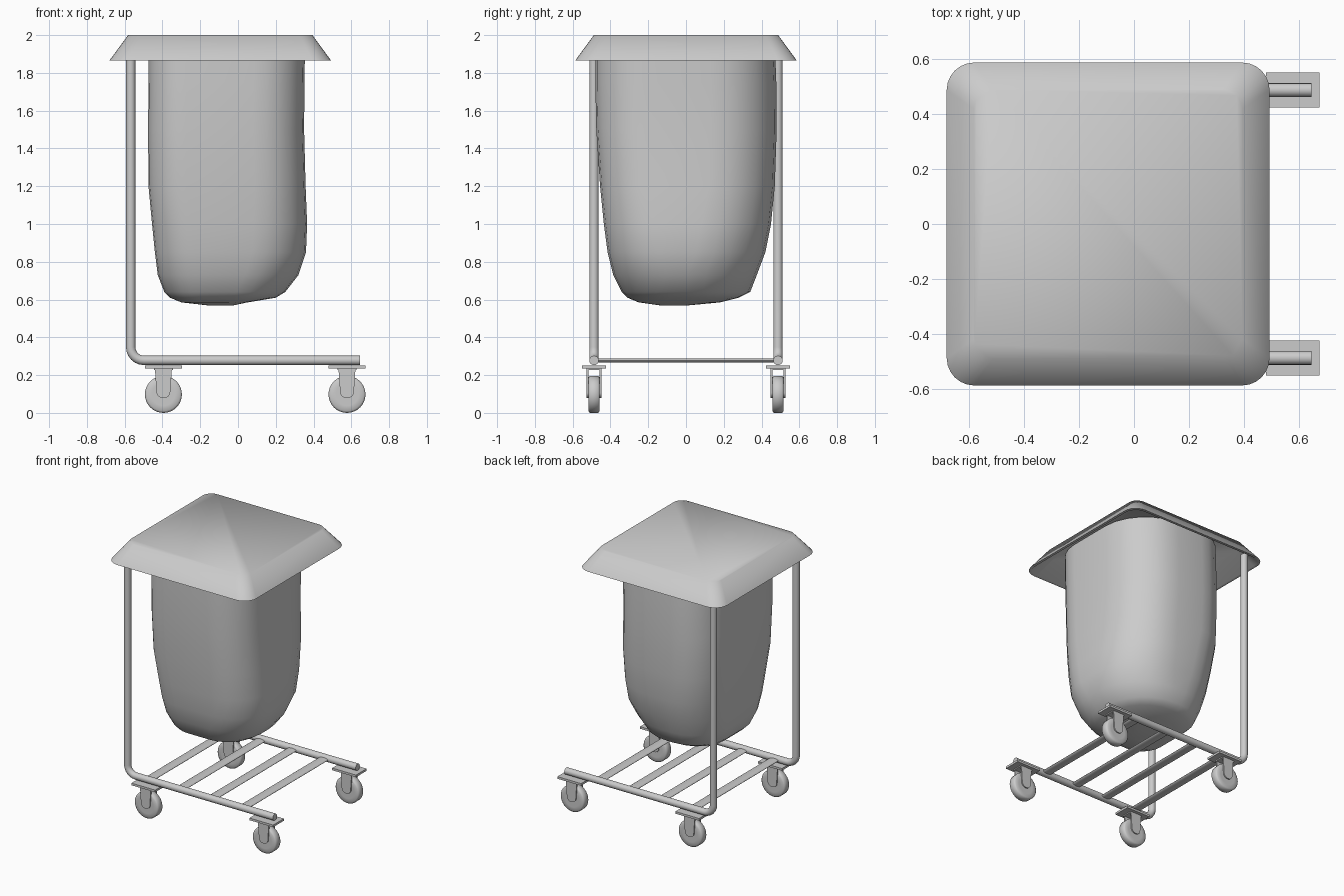
import bpy, bmesh, math
from mathutils import Vector

if "Cube" in bpy.data.objects:
    bpy.data.objects.remove(bpy.data.objects["Cube"])


def finish(name, bm, angle=40):
    bmesh.ops.recalc_face_normals(bm, faces=bm.faces)
    me = bpy.data.meshes.new(name)
    bm.to_mesh(me)
    bm.free()
    ob = bpy.data.objects.new(name, me)
    bpy.context.collection.objects.link(ob)
    bpy.ops.object.select_all(action='DESELECT')
    ob.select_set(True)
    bpy.context.view_layer.objects.active = ob
    bpy.ops.object.shade_smooth_by_angle(angle=math.radians(angle))
    return ob


# radii order: back right, back left, front left, front right
def rounded_rect(x0, x1, y0, y1, radii, z, n=6):
    pts = []
    corners = ((x1, y1, -1, -1), (x0, y1, 1, -1), (x0, y0, 1, 1), (x1, y0, -1, 1))
    for k, ((cx, cy, sx, sy), r) in enumerate(zip(corners, radii)):
        for i in range(n + 1):
            a = math.pi / 2 * (k + i / n)
            pts.append((cx + sx * r + r * math.cos(a), cy + sy * r + r * math.sin(a), z))
    return pts


def loft(name, loops, cap_start=False, cap_end=False, angle=40):
    bm = bmesh.new()
    rings = [[bm.verts.new(p) for p in lp] for lp in loops]
    for a, b in zip(rings, rings[1:]):
        for i in range(len(a)):
            j = (i + 1) % len(a)
            bm.faces.new((a[i], a[j], b[j], b[i]))
    if cap_start:
        bm.faces.new(rings[0])
    if cap_end:
        bm.faces.new(rings[-1])
    return finish(name, bm, angle)


def box(name, centre, size):
    bm = bmesh.new()
    bmesh.ops.create_cube(bm, size=1)
    bmesh.ops.scale(bm, vec=size, verts=bm.verts)
    bmesh.ops.translate(bm, vec=centre, verts=bm.verts)
    return finish(name, bm)


# hollow lid: sloping skirt with flat top, inside shell, rim
def lid_loop(half, r, z):
    return rounded_rect(-0.094 - half, -0.094 + half, -half, half, [r] * 4, z)


loft("lid", [lid_loop(0.475, 0.07, 1.98), lid_loop(0.568, 0.09, 1.865),
             lid_loop(0.587, 0.1, 1.865), lid_loop(0.488, 0.07, 2.0)], True, True, 75)

# sagging bag: rows of z, x0, x1, y0, y1, corner radius
bag_rows = [(0.568, -0.15, -0.03, -0.13, 0.0, 0.03),
            (0.585, -0.30, 0.05, -0.25, 0.18, 0.10),
            (0.61, -0.36, 0.20, -0.31, 0.28, 0.16),
            (0.64, -0.39, 0.25, -0.34, 0.34, 0.19),
            (0.73, -0.425, 0.32, -0.385, 0.375, 0.21),
            (0.85, -0.44, 0.36, -0.415, 0.42, 0.21),
            (1.0, -0.455, 0.366, -0.435, 0.45, 0.21),
            (1.2, -0.474, 0.358, -0.455, 0.47, 0.20),
            (1.5, -0.476, 0.35, -0.475, 0.48, 0.20),
            (1.75, -0.474, 0.352, -0.48, 0.478, 0.20),
            (1.96, -0.474, 0.355, -0.48, 0.47, 0.20)]
loft("bag", [rounded_rect(a, b, c, d, (1.75 * r, 1.35 * r, r, 1.35 * r), z)
             for z, a, b, c, d, r in bag_rows], True, False, 70)


# bent tube: post, elbow and base rail in one sweep
def tube_rail(name, y, r=0.025, bend=0.07, sides=16):
    px, pz = -0.568, 0.278
    path = [((px, 1.91), 0)]
    for i in range(7):
        a = math.pi / 2 * i / 6
        path.append(((px + bend - bend * math.cos(a), pz + bend - bend * math.sin(a)), a))
    path.append(((0.645, pz), math.pi / 2))
    loops = []
    for (x, z), a in path:
        out = Vector((math.cos(a), 0, math.sin(a)))
        loops.append([Vector((x, y, z)) + out * r * math.cos(t) + Vector((0, r * math.sin(t), 0))
                      for t in (2 * math.pi * k / sides for k in range(sides))])
    loft(name, loops, True, True)


def revolve_y(name, centre, profile, sides=32):
    cx, cy, cz = centre
    loops = [[(cx + r * math.cos(t), cy + y, cz + r * math.sin(t))
              for t in (2 * math.pi * k / sides for k in range(sides))] for y, r in profile]
    loft(name, loops, True, True, 60)


# tapered fork arm with a rounded lower end
def fork_arm(name, x, y, t=0.009):
    outline = [(0.045, 0.235), (-0.045, 0.235), (-0.036, 0.105)]
    outline += [(0.036 * math.cos(a), 0.108 + 0.03 * math.sin(a))
                for a in (math.pi * (1 + k / 8) for k in range(1, 8))]
    outline.append((0.036, 0.105))
    loft(name, [[(x + px, y + s * t / 2, z) for px, z in outline] for s in (-1, 1)], True, True)


def caster(x, y, tag):
    box("caster_plate_" + tag, (x, y, 0.243), (0.196, 0.126, 0.016))
    box("caster_crown_" + tag, (x, y, 0.232), (0.1, 0.076, 0.01))
    for s in (-1, 1):
        fork_arm("caster_fork_%s_%d" % (tag, s > 0), x, y + s * 0.034)
    revolve_y("wheel_" + tag, (x, y, 0.098),
              [(-0.03, 0.06), (-0.03, 0.088), (-0.022, 0.098),
               (0.022, 0.098), (0.03, 0.088), (0.03, 0.06)])


for s, side in ((-1, "front"), (1, "back")):
    tube_rail("frame_rail_" + side, s * 0.487)
    for x, end in ((-0.395, "left"), (0.577, "right")):
        caster(x, s * 0.487, side + "_" + end)

# flattened cross slats between the rails
for i in range(4):
    cx = -0.4 + 0.26 * i
    loops = [[(cx + 0.036 * math.cos(t), y, 0.277 + 0.011 * math.sin(t))
              for t in (2 * math.pi * k / 16 for k in range(16))] for y in (-0.48, 0.48)]
    loft("slat_%d" % (i + 1), loops, True, True, 60)
